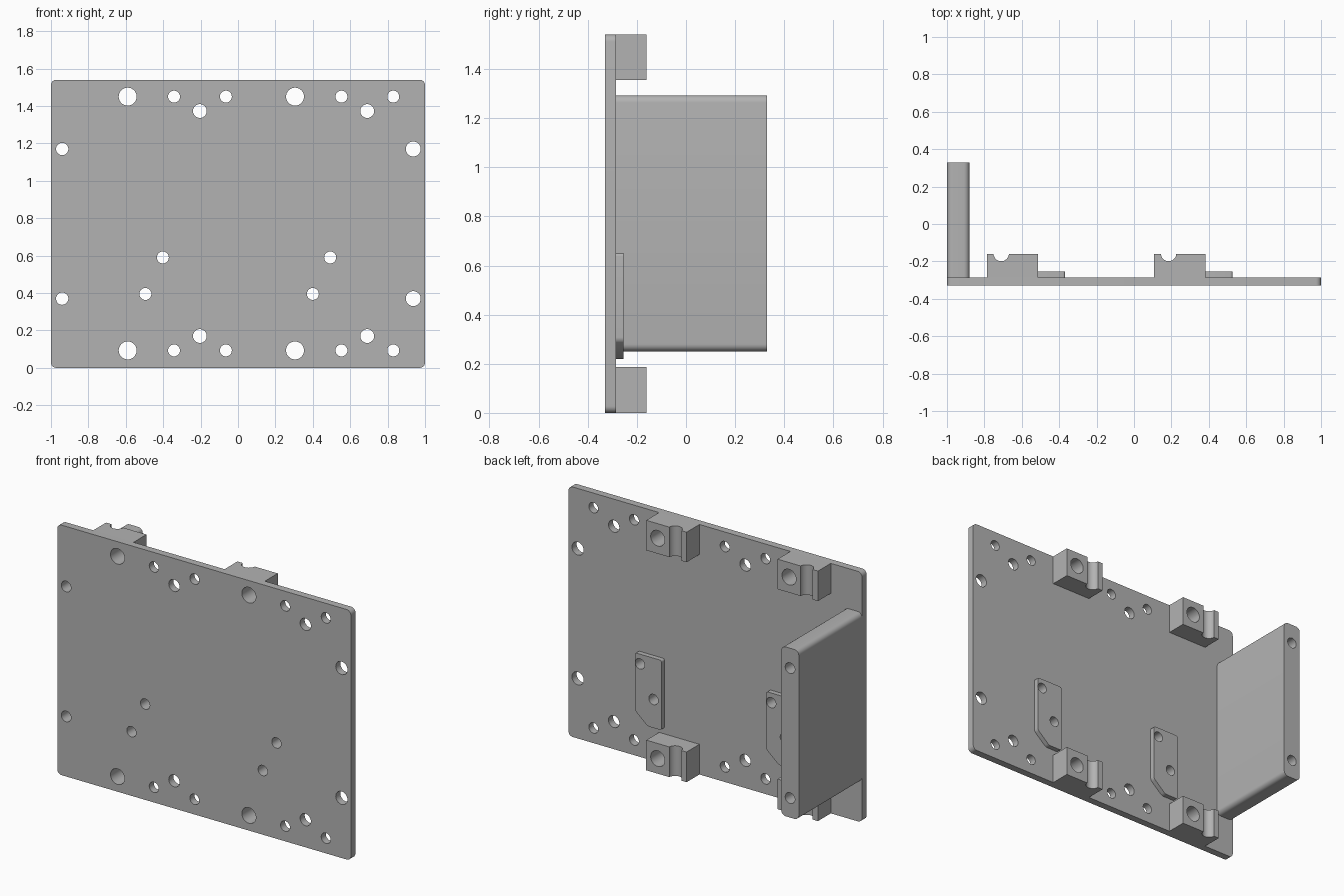
import bpy, bmesh, math
from mathutils import Matrix

if "Cube" in bpy.data.objects:
    bpy.data.objects.remove(bpy.data.objects["Cube"])

grey = bpy.data.materials.new("plain grey")
grey.diffuse_color = (0.45, 0.45, 0.45, 1)
grey.use_nodes = True
grey.node_tree.nodes["Principled BSDF"].inputs["Base Color"].default_value = grey.diffuse_color

FRONT, BACK = -0.33, -0.285      # base plate faces
HEIGHT = 1.54
STEP = 0.895                     # spacing of the two repeated fixture groups


def make_object(name, bm):
    bmesh.ops.recalc_face_normals(bm, faces=bm.faces)
    mesh = bpy.data.meshes.new(name)
    bm.to_mesh(mesh)
    bm.free()
    mesh.materials.append(grey)
    ob = bpy.data.objects.new(name, mesh)
    bpy.context.collection.objects.link(ob)
    return ob


def prism(name, outline, y0, y1, radius=0.0):
    """Extrude an x-z outline along y, with rounded corners."""
    bm = bmesh.new()
    bm.faces.new([bm.verts.new((x, y0, z)) for x, z in outline])
    if radius:
        bmesh.ops.bevel(bm, geom=bm.verts[:], offset=radius, segments=6,
                        profile=0.5, affect='VERTICES')
    out = bmesh.ops.extrude_face_region(bm, geom=bm.faces[:])
    moved = [v for v in out["geom"] if isinstance(v, bmesh.types.BMVert)]
    bmesh.ops.translate(bm, verts=moved, vec=(0, y1 - y0, 0))
    return make_object(name, bm)


def rect(x0, x1, z0, z1):
    return [(x0, z0), (x1, z0), (x1, z1), (x0, z1)]


def cylinder(bm, x, y, z, r, length, axis):
    mat = Matrix.Translation((x, y, z))
    if axis == 'Y':
        mat = mat @ Matrix.Rotation(math.pi / 2, 4, 'X')
    bmesh.ops.create_cone(bm, cap_ends=True, segments=32, radius1=r, radius2=r,
                          depth=length, matrix=mat)


def cut(ob, holes, grooves=()):
    """Drill holes along y and grooves along z."""
    bm = bmesh.new()
    for x, z, r in holes:
        cylinder(bm, x, 0, z, r, 2, 'Y')
    for x, y, r in grooves:
        cylinder(bm, x, y, HEIGHT / 2, r, 3, 'Z')
    cutter = make_object(ob.name + "_cutter", bm)
    cutter.hide_render = True
    mod = ob.modifiers.new("holes", 'BOOLEAN')
    mod.object, mod.operation, mod.solver = cutter, 'DIFFERENCE', 'EXACT'
    bpy.context.view_layer.objects.active = ob
    ob.select_set(True)
    bpy.ops.object.modifier_apply(modifier=mod.name)
    bpy.data.objects.remove(cutter, do_unlink=True)
    bpy.ops.object.shade_smooth_by_angle(angle=math.radians(30))
    ob.select_set(False)


# Base plate with its hole pattern
arm_holes = [(-0.94, 1.17, 0.033), (-0.94, 0.37, 0.033)]
plate_holes = arm_holes + [(0.937, 1.17, 0.04), (0.937, 0.37, 0.04)]
for dx in (0, STEP):
    for edge_z, inner_z in ((1.45, 1.373), (0.093, 0.17)):
        plate_holes += [(-0.59 + dx, edge_z, 0.048), (-0.342 + dx, edge_z, 0.032),
                        (-0.204 + dx, inner_z, 0.037), (-0.065 + dx, edge_z, 0.032)]
    plate_holes += [(-0.402 + dx, 0.59, 0.032), (-0.495 + dx, 0.395, 0.032)]
cut(prism("base_plate", rect(-1, 1, 0, HEIGHT), FRONT, BACK, 0.028), plate_holes)

# Side arm projecting backwards, drilled along its length
cut(prism("side_arm", rect(-1, -0.88, 0.25, 1.293), BACK, 0.33, 0.03), arm_holes)

for i, dx in enumerate((0, STEP)):
    # Grooved clamp blocks at the top and bottom edges
    for label, z0, z1, hz in (("upper", 1.355, HEIGHT, 1.45), ("lower", 0, 0.186, 0.093)):
        block = prism(f"{label}_clamp_block_{i + 1}",
                      rect(-0.787 + dx, -0.512 + dx, z0, z1), BACK, -0.16)
        cut(block, [(-0.59 + dx, hz, 0.048)], [(-0.71 + dx, -0.158, 0.041)])
    # Thin mounting pad with one chamfered corner
    pad = prism(f"mounting_pad_{i + 1}",
                [(-0.55 + dx, 0.22), (-0.455 + dx, 0.22), (-0.368 + dx, 0.295),
                 (-0.368 + dx, 0.65), (-0.55 + dx, 0.65)], BACK, -0.255, 0.012)
    cut(pad, [(-0.402 + dx, 0.59, 0.032), (-0.495 + dx, 0.395, 0.032)])
